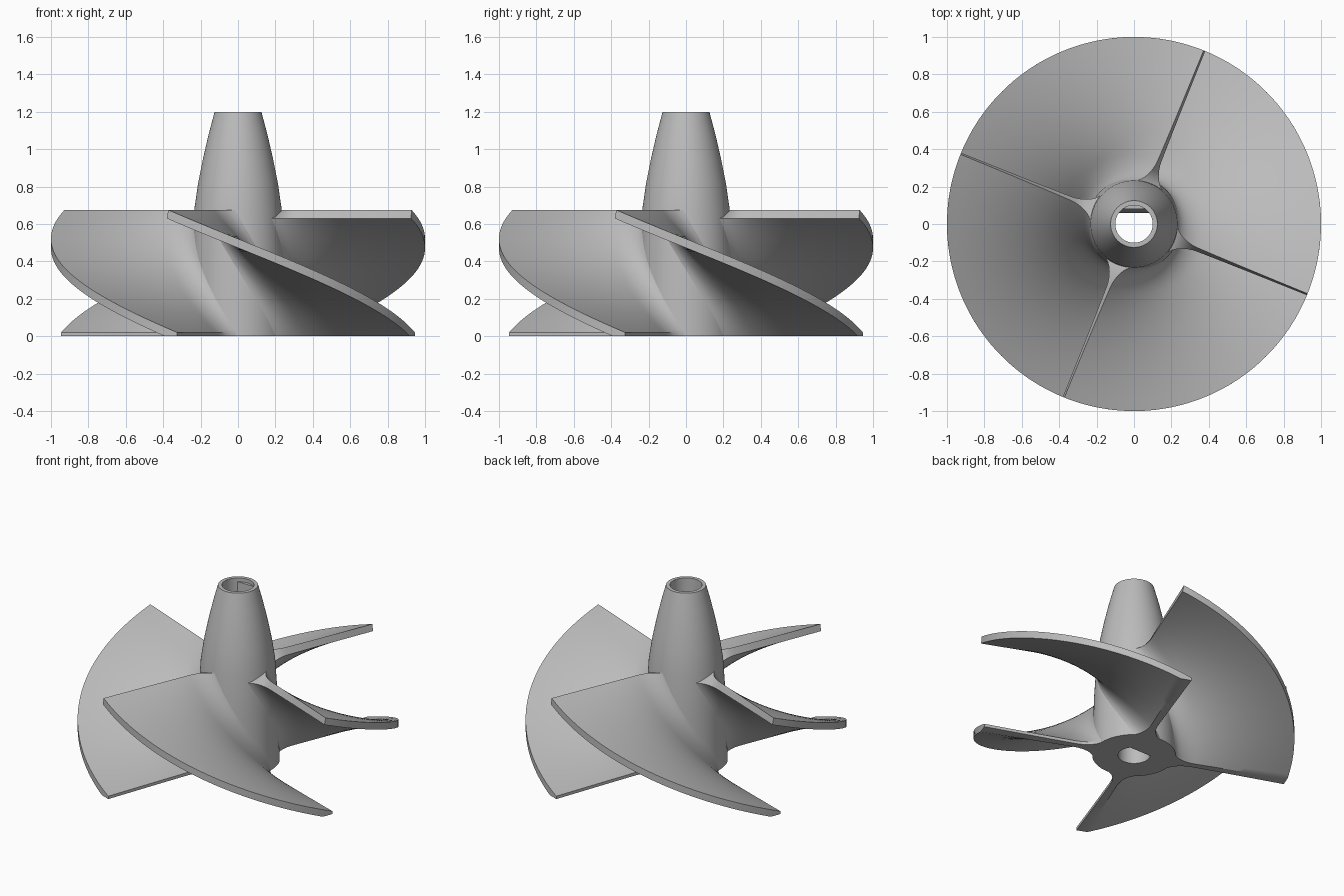
import bpy, bmesh, math

cube = bpy.data.objects.get("Cube")
if cube:
    bpy.data.objects.remove(cube, do_unlink=True)

metal = bpy.data.materials.new("grey metal")
metal.use_nodes = True
GREY = (0.5, 0.5, 0.5, 1)
metal.diffuse_color = GREY
metal.node_tree.nodes["Principled BSDF"].inputs["Base Color"].default_value = GREY

HUB = [(0.26, 0), (0.25, 0.4), (0.232, 0.69), (0.213, 0.82), (0.187, 0.95),
       (0.157, 1.08), (0.125, 1.2)]
BORE = 0.1
PITCH = 0.404          # rise per radian of turn
TOP_ANGLE = 1.129      # mid-blade angle at the top
BLADE_TOP = 0.675
STEPS, COLS = 48, 28


def finish(bm, name):
    bmesh.ops.recalc_face_normals(bm, faces=bm.faces)
    mesh = bpy.data.meshes.new(name)
    bm.to_mesh(mesh)
    bm.free()
    mesh.materials.append(metal)
    obj = bpy.data.objects.new(name, mesh)
    bpy.context.collection.objects.link(obj)
    bpy.ops.object.select_all(action='DESELECT')
    obj.select_set(True)
    bpy.context.view_layer.objects.active = obj
    bpy.ops.object.shade_smooth_by_angle(angle=math.radians(30))
    return obj


def hub_radius(z):
    for (r0, z0), (r1, z1) in zip(HUB, HUB[1:]):
        if z <= z1:
            return r0 + (r1 - r0) * (z - z0) / (z1 - z0)
    return HUB[-1][0]


# Hub: turned profile with a through bore
def make_hub():
    bm = bmesh.new()
    profile = HUB + [(BORE, HUB[-1][1]), (BORE, 0)]
    n = 96
    rings = [[bm.verts.new((r * math.cos(math.tau * k / n), r * math.sin(math.tau * k / n), z))
              for k in range(n)] for r, z in profile]
    for a, b in zip(rings, rings[1:] + rings[:1]):
        for k in range(n):
            m = (k + 1) % n
            bm.faces.new((a[k], a[m], b[m], b[k]))
    finish(bm, "hub")


# Flat key inside the bore, slightly tapered
def make_key():
    bm = bmesh.new()
    ends = []
    for z, y in ((0, 0.06), (1.175, 0.08)):
        half = math.acos(y / BORE)
        arc = [math.pi / 2 + half * (k / 6 - 1) for k in range(13)]
        ends.append([bm.verts.new((BORE * math.cos(a), BORE * math.sin(a), z)) for a in arc])
    low, high = ends
    for k in range(len(low)):
        m = (k + 1) % len(low)
        bm.faces.new((low[k], low[m], high[m], high[k]))
    bm.faces.new(low)
    bm.faces.new(high)
    finish(bm, "bore_flat")


# Half thickness as an angle, flaring into a fillet at the hub
def half_angle(r, root):
    u = min(max((r - root) / 0.13, 0), 1)
    flare = 0.06 * (1 - math.sqrt(1 - (1 - u) ** 2))
    return (0.0225 + flare) * math.sqrt(1 + (PITCH / r) ** 2) / PITCH


def blade_point(t, z, side, turn, angle_z=None):
    root = hub_radius(z)
    start = root - 0.012
    r = start + (1 - start) * t
    az = z if angle_z is None else angle_z
    a = turn + TOP_ANGLE + (BLADE_TOP - az) / PITCH + side * half_angle(r, root)
    return (r * math.cos(a), r * math.sin(a), z)


# Blade: helical sheet with a squared top end and a flat foot
def make_blade(index):
    bm = bmesh.new()
    turn = index * math.pi / 2
    columns = []
    for j in range(COLS + 1):
        t = (j / COLS) ** 2
        upper, lower = [], []
        for i in range(STEPS + 1):
            s = i / STEPS
            upper.append(bm.verts.new(blade_point(t, BLADE_TOP + (0.02 - BLADE_TOP) * s, 1, turn)))
            lower.append(bm.verts.new(blade_point(t, 0.63 * (1 - s), -1, turn)))
        foot = bm.verts.new(blade_point(t, 0, 1, turn, 0.02))
        columns.append((upper, lower, foot))
    for (ua, la, fa), (ub, lb, fb) in zip(columns, columns[1:]):
        loop_a = ua + [fa] + la[::-1]
        loop_b = ub + [fb] + lb[::-1]
        for k in range(len(loop_a)):
            m = (k + 1) % len(loop_a)
            bm.faces.new((loop_a[k], loop_a[m], loop_b[m], loop_b[k]))
    for upper, lower, foot in (columns[0], columns[-1]):
        for i in range(STEPS):
            bm.faces.new((upper[i], upper[i + 1], lower[i + 1], lower[i]))
        bm.faces.new((upper[-1], foot, lower[-1]))
    finish(bm, f"blade_{index + 1}")


make_hub()
make_key()
for index in range(4):
    make_blade(index)
